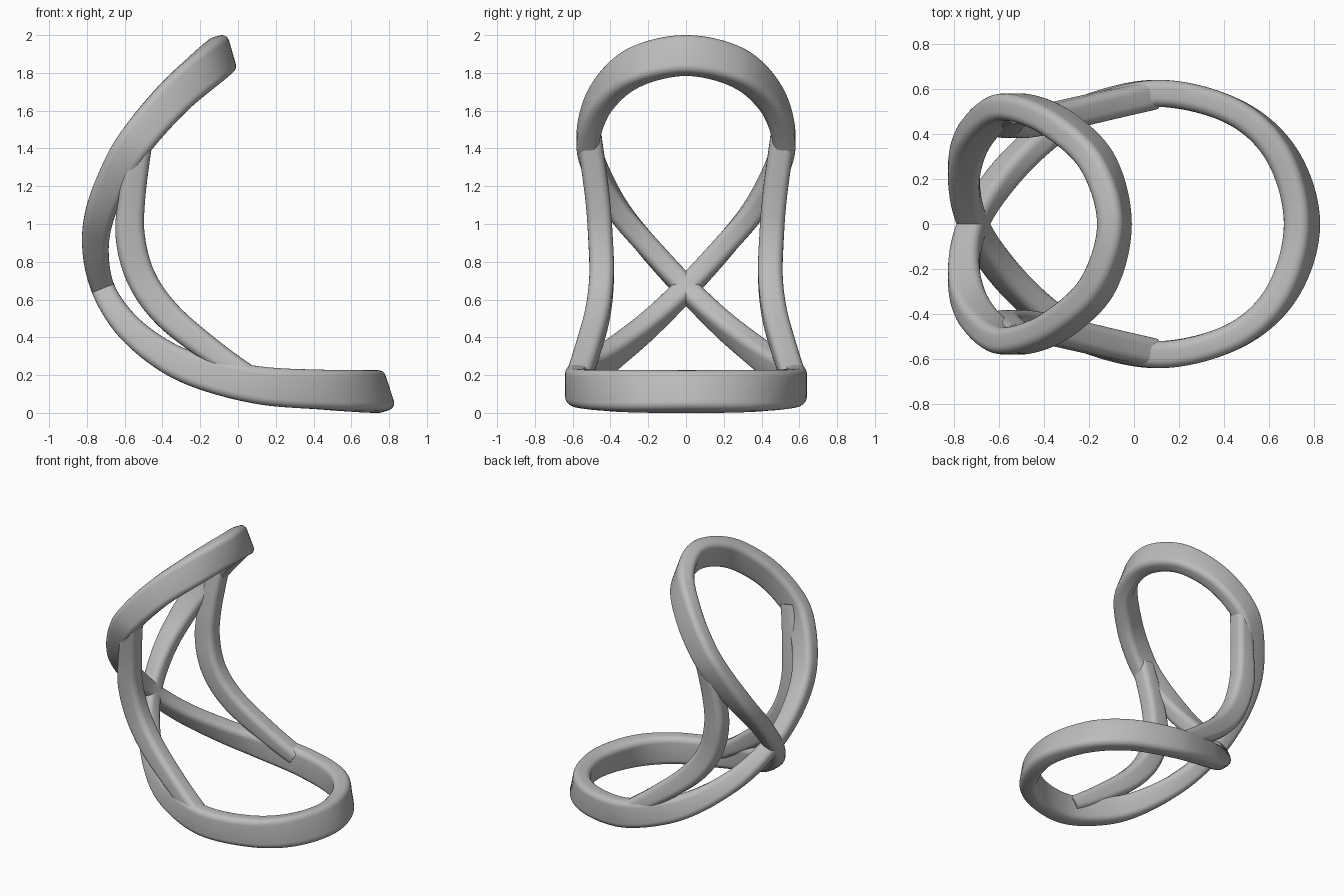
import bpy, bmesh
from math import sin, cos, pi, radians
from mathutils import Vector

cube = bpy.data.objects.get("Cube")
if cube:
    bpy.data.objects.remove(cube)

grey = bpy.data.materials.new("plain grey")
grey.use_nodes = True
colour = (0.5, 0.5, 0.5, 1)
grey.diffuse_color = colour
grey.node_tree.nodes["Principled BSDF"].inputs["Base Color"].default_value = colour


def spline(keys, closed, steps=10):
    """Catmull-Rom through keys of (x, y, z, tilt, depth)."""
    keys = [Vector(k) for k in keys]
    n = len(keys)
    pick = (lambda i: keys[i % n]) if closed else (lambda i: keys[max(0, min(n - 1, i))])
    out = []
    for i in range(n if closed else n - 1):
        a, b, c, d = (pick(i + j) for j in (-1, 0, 1, 2))
        for s in range(steps):
            t = s / steps
            out.append(0.5 * (2 * b + (c - a) * t + (2 * a - 5 * b + 4 * c - d) * t ** 2
                              + (3 * b - a - 3 * c + d) * t ** 3))
    if not closed:
        out.append(keys[-1])
    return out


def rounded_section(depth, width, r=0.04, seg=5):
    """Rounded rectangle, depth along the first axis."""
    pts = []
    for q, (su, sv) in enumerate(((1, 1), (-1, 1), (-1, -1), (1, -1))):
        for k in range(seg + 1):
            a = (q + k / seg) * pi / 2
            pts.append((su * (depth / 2 - r) + r * cos(a), sv * (width / 2 - r) + r * sin(a)))
    return pts


def sweep(name, keys, closed, width):
    path = spline(keys, closed)
    n = len(path)
    bm = bmesh.new()
    rings = []
    for i, p in enumerate(path):
        before = path[(i - 1) % n] if closed else path[max(i - 1, 0)]
        after = path[(i + 1) % n] if closed else path[min(i + 1, n - 1)]
        tangent = (Vector(after[:3]) - Vector(before[:3])).normalized()
        tilt = radians(p[3])
        normal = Vector((cos(tilt), 0, sin(tilt)))
        normal = (normal - tangent * normal.dot(tangent)).normalized()
        side = tangent.cross(normal)
        rings.append([bm.verts.new(Vector(p[:3]) + normal * u + side * v)
                      for u, v in rounded_section(p[4], width)])
    m = len(rings[0])
    for i in range(n if closed else n - 1):
        a, b = rings[i], rings[(i + 1) % n]
        for j in range(m):
            k = (j + 1) % m
            bm.faces.new((a[j], a[k], b[k], b[j]))
    if not closed:
        bm.faces.new(rings[0])
        bm.faces.new(rings[-1])
    bmesh.ops.recalc_face_normals(bm, faces=bm.faces[:])
    mesh = bpy.data.meshes.new(name)
    bm.to_mesh(mesh)
    bm.free()
    mesh.materials.append(grey)
    obj = bpy.data.objects.new(name, mesh)
    bpy.context.collection.objects.link(obj)
    bpy.ops.object.select_all(action="DESELECT")
    obj.select_set(True)
    bpy.context.view_layer.objects.active = obj
    bpy.ops.object.shade_smooth_by_angle(angle=radians(40))


# Figure-eight frame: back loop, crossing, then seat loop on the other side
half = [
    (-0.087, 0, 1.892, -74, 0.21),
    (-0.16, 0.27, 1.83, -66, 0.21),
    (-0.33, 0.44, 1.68, -54, 0.20),
    (-0.50, 0.515, 1.49, -45, 0.19),
    (-0.61, 0.495, 1.33, -34, 0.18),
    (-0.72, 0.37, 1.09, -14, 0.16),
    (-0.755, 0.20, 0.88, 3, 0.14),
    (-0.715, 0, 0.66, 22, 0.125),
    (-0.59, -0.20, 0.465, 42, 0.14),
    (-0.40, -0.39, 0.31, 58, 0.16),
    (-0.19, -0.515, 0.215, 70, 0.18),
    (0.12, -0.58, 0.145, 84, 0.20),
    (0.45, -0.495, 0.123, 92, 0.21),
    (0.66, -0.30, 0.115, 102, 0.22),
    (0.746, 0, 0.113, 108, 0.22),
]
mirrored = [(x, -y, z, a, d) for x, y, z, a, d in half[-2:0:-1]]
sweep("looped_frame", half + mirrored, True, 0.12)

# Curved struts joining back loop and seat loop
strut = [
    (-0.51, 0.512, 1.46, -15, 0.12),
    (-0.56, 0.47, 1.15, -3, 0.14),
    (-0.57, 0.453, 0.93, 6, 0.155),
    (-0.51, 0.447, 0.71, 26, 0.155),
    (-0.37, 0.47, 0.515, 44, 0.15),
    (-0.13, 0.525, 0.32, 56, 0.13),
    (0.08, 0.572, 0.18, 62, 0.11),
]
for label, s in (("left", 1), ("right", -1)):
    keys = [(x, s * y, z, a, d) for x, y, z, a, d in strut]
    sweep("strut_" + ("back" if s > 0 else "front"), keys, False, 0.13)
